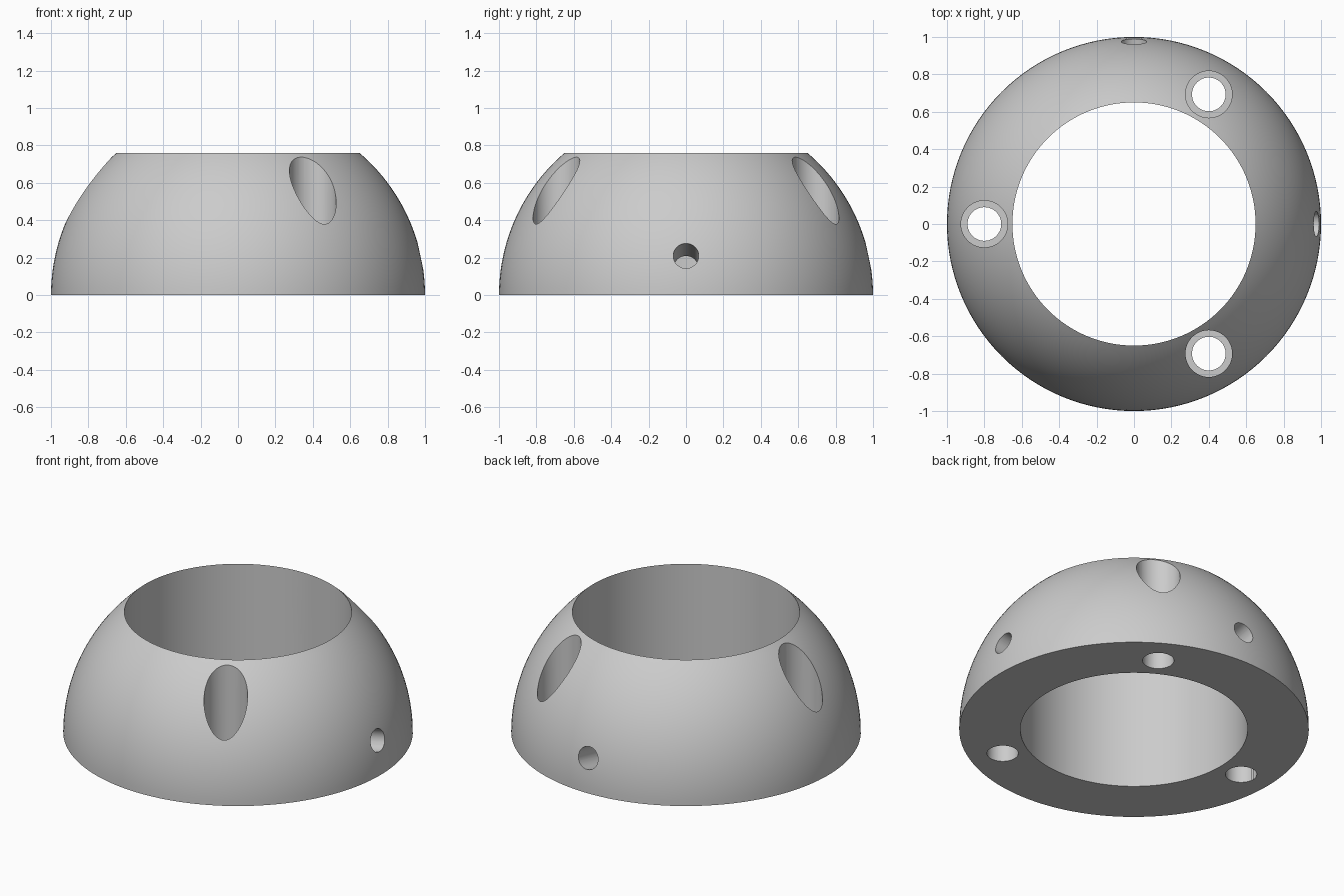
import bpy, bmesh
from math import sin, cos, pi, radians, asin
from mathutils import Matrix

cube = bpy.data.objects.get("Cube")
if cube:
    bpy.data.objects.remove(cube, do_unlink=True)

grey = bpy.data.materials.new("plain_grey")
grey.use_nodes = True
colour = (0.6, 0.6, 0.6, 1)
grey.diffuse_color = colour
grey.node_tree.nodes["Principled BSDF"].inputs["Base Color"].default_value = colour


def lathe(name, profile, steps, matrix=Matrix()):
    """Turn a closed (radius, z) outline about z into a solid."""
    bm = bmesh.new()
    verts = [bm.verts.new((r, 0, z)) for r, z in profile]
    edges = [bm.edges.new((a, b)) for a, b in zip(verts, verts[1:] + verts[:1])]
    bmesh.ops.spin(bm, geom=verts + edges, cent=(0, 0, 0), axis=(0, 0, 1),
                   angle=2 * pi, steps=steps, use_merge=True)
    bmesh.ops.remove_doubles(bm, verts=bm.verts, dist=1e-5)
    bmesh.ops.dissolve_degenerate(bm, edges=bm.edges, dist=1e-5)
    bmesh.ops.recalc_face_normals(bm, faces=bm.faces)
    bm.transform(matrix)
    mesh = bpy.data.meshes.new(name)
    bm.to_mesh(mesh)
    bm.free()
    mesh.materials.append(grey)
    obj = bpy.data.objects.new(name, mesh)
    bpy.context.collection.objects.link(obj)
    return obj


# Domed ring: spherical outside, straight bore
bore = 0.65
top = pi / 2 - asin(bore)
arc = [(cos(top * i / 24), sin(top * i / 24)) for i in range(25)]
ring = lathe("domed_ring", [(bore, 0)] + arc, 128)

cutters = []

# Three stepped vertical screw holes
step = 0.2
outline = [(0, -0.1), (0.09, -0.1), (0.09, step), (0.125, step), (0.125, 1), (0, 1)]
for angle in (60, 180, 300):
    place = Matrix.Rotation(radians(angle), 4, "Z") @ Matrix.Translation((0.8, 0, 0))
    cutters.append(lathe("screw_hole_cutter", outline, 48, place))

# Two small holes aimed at the sphere centre
tilt = asin(0.21)
outline = [(0, 0.5), (0.068, 0.5), (0.068, 1.1), (0, 1.1)]
for angle in (0, 90):
    place = Matrix.Rotation(radians(angle), 4, "Z") @ Matrix.Rotation(pi / 2 - tilt, 4, "Y")
    cutters.append(lathe("side_hole_cutter", outline, 40, place))

# Cut the holes, then smooth the curved walls
bpy.ops.object.select_all(action="DESELECT")
bpy.context.view_layer.objects.active = ring
ring.select_set(True)
for cutter in cutters:
    cut = ring.modifiers.new("hole", "BOOLEAN")
    cut.operation = "DIFFERENCE"
    cut.solver = "EXACT"
    cut.object = cutter
    bpy.ops.object.modifier_apply(modifier=cut.name)
    bpy.data.objects.remove(cutter, do_unlink=True)
bpy.ops.object.shade_smooth_by_angle(angle=radians(25))
